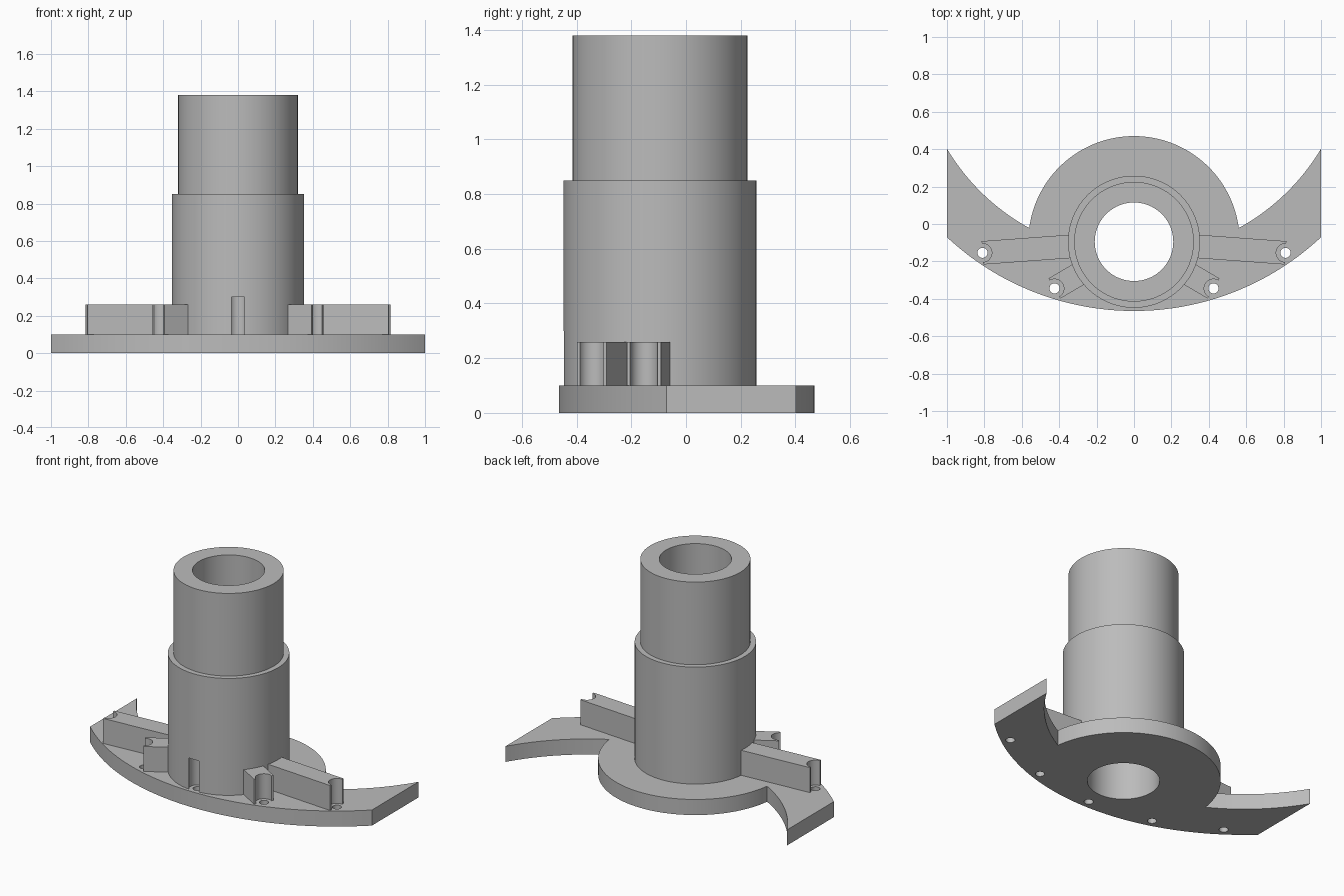
import bpy
import bmesh
from math import sin, cos, pi, radians, atan2, asin, acos, hypot
from mathutils import Matrix

if "Cube" in bpy.data.objects:
    bpy.data.objects.remove(bpy.data.objects["Cube"], do_unlink=True)

grey = bpy.data.materials.new("machined grey")
grey.use_nodes = True
grey.diffuse_color = (0.5, 0.5, 0.5, 1)
grey.node_tree.nodes["Principled BSDF"].inputs["Base Color"].default_value = (0.5, 0.5, 0.5, 1)

AXIS_Y = -0.095               # tube axis
ARC_Y = 1.0                   # centre of the curved flange and bolt circle
PLATE_TOP, RIB_TOP, POCKET_TOP = 0.1, 0.26, 0.3
BORE, HOLE, POCKET = 0.21, 0.027, 0.05
BOLT_CIRCLE = 1.41


def arc(cx, cy, r, a0, a1, n):
    return [(cx + r * cos(a0 + (a1 - a0) * i / n),
             cy + r * sin(a0 + (a1 - a0) * i / n)) for i in range(n + 1)]


def finish(name, bm):
    bmesh.ops.recalc_face_normals(bm, faces=bm.faces)
    mesh = bpy.data.meshes.new(name)
    bm.to_mesh(mesh)
    bm.free()
    mesh.materials.append(grey)
    obj = bpy.data.objects.new(name, mesh)
    bpy.context.collection.objects.link(obj)
    return obj


def prism(name, outline, z0, z1):
    bm = bmesh.new()
    face = bm.faces.new([bm.verts.new((x, y, z0)) for x, y in outline])
    new = bmesh.ops.extrude_face_region(bm, geom=[face])["geom"]
    top = [v for v in new if isinstance(v, bmesh.types.BMVert)]
    bmesh.ops.translate(bm, verts=top, vec=(0, 0, z1 - z0))
    return finish(name, bm)


def cylinders(name, spots, r, z0, z1, segments=48):
    bm = bmesh.new()
    for x, y in spots:
        bmesh.ops.create_cone(bm, cap_ends=True, segments=segments, radius1=r, radius2=r,
                              depth=z1 - z0, matrix=Matrix.Translation((x, y, (z0 + z1) / 2)))
    return finish(name, bm)


def activate(obj):
    bpy.ops.object.select_all(action='DESELECT')
    obj.select_set(True)
    bpy.context.view_layer.objects.active = obj


def cut(obj, cutter):
    cutter.hide_render = True
    mod = obj.modifiers.new("cut", 'BOOLEAN')
    mod.operation, mod.solver, mod.object = 'DIFFERENCE', 'EXACT', cutter
    activate(obj)
    bpy.ops.object.modifier_apply(modifier=mod.name)
    bpy.data.objects.remove(cutter, do_unlink=True)


# Bolt positions along the curved flange
bolt_x = (-0.81, -0.425, 0, 0.425, 0.81)
bolts = [(x, ARC_Y - (BOLT_CIRCLE ** 2 - x * x) ** 0.5) for x in bolt_x]

# Base plate: crescent flange merged with a round disc behind
OUTER, INNER, DISC = 1.465, 1.165, 0.565
half = asin(1 / OUTER)
tip = asin(1 / INNER)
gap = ARC_Y - AXIS_Y
root = acos((INNER ** 2 + gap ** 2 - DISC ** 2) / (2 * INNER * gap))
root_x, root_y = INNER * sin(root), ARC_Y - INNER * cos(root)
disc_a = atan2(root_y - AXIS_Y, root_x)
outline = arc(0, ARC_Y, OUTER, -pi / 2 - half, -pi / 2 + half, 64)
outline += arc(0, ARC_Y, INNER, -pi / 2 + tip, -pi / 2 + root, 20)
outline += arc(0, AXIS_Y, DISC, disc_a, pi - disc_a, 64)[1:-1]
outline += arc(0, ARC_Y, INNER, -pi / 2 - root, -pi / 2 - tip, 20)
plate = prism("base_plate", outline, 0, PLATE_TOP)
cut(plate, cylinders("bore_cutter", [(0, AXIS_Y)], BORE, -0.1, 0.2, 96))
cut(plate, cylinders("bolt_hole_cutter", bolts, HOLE, -0.1, 0.2))

# Stepped hollow tube, turned from a closed profile
profile = [(BORE, PLATE_TOP), (0.353, PLATE_TOP), (0.353, 0.85),
           (0.32, 0.85), (0.32, 1.38), (BORE, 1.38)]
bm = bmesh.new()
N = 96
rings = [[bm.verts.new((r * cos(2 * pi * i / N), AXIS_Y + r * sin(2 * pi * i / N), z))
          for r, z in profile] for i in range(N)]
for i in range(N):
    a, b = rings[i], rings[(i + 1) % N]
    for j in range(len(profile)):
        k = (j + 1) % len(profile)
        bm.faces.new((a[j], b[j], b[k], a[k]))
tube = finish("stepped_tube", bm)
cut(tube, cylinders("front_pocket_cutter", [bolts[2]], POCKET, 0.05, POCKET_TOP))

# Radial ribs, each ending in a half-round screw clearance
parts = [plate, tube]
names = ("right_outer_rib", "right_inner_rib", None, "left_inner_rib", "left_outer_rib")
W = 0.0625
for name, (x, y) in zip(names, bolts):
    if not name:
        continue
    length, a = hypot(x, y - AXIS_Y), atan2(y - AXIS_Y, x)
    flat = [(0.3, -W), (length, -W)]
    flat += arc(length, 0, POCKET, 1.5 * pi, 0.5 * pi, 24)
    flat += [(length, W), (0.3, W)]
    turned = [(u * cos(a) - v * sin(a), AXIS_Y + u * sin(a) + v * cos(a)) for u, v in flat]
    parts.append(prism(name, turned, PLATE_TOP, RIB_TOP))

# Smooth the round walls and keep the edges crisp
for obj in parts:
    activate(obj)
    bpy.ops.object.shade_smooth_by_angle(angle=radians(30))
